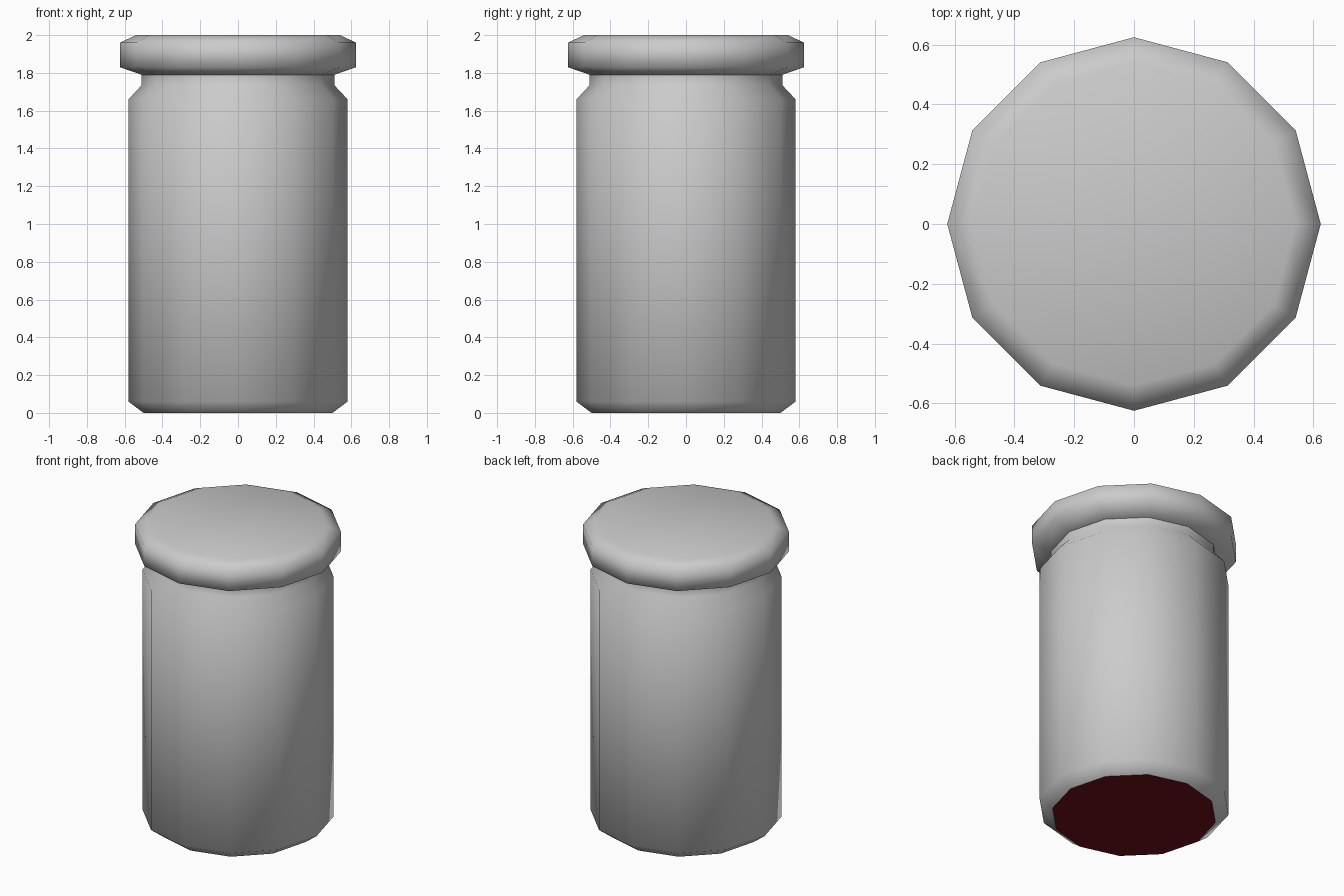
import bpy, bmesh, math

if "Cube" in bpy.data.objects:
    bpy.data.objects.remove(bpy.data.objects["Cube"])

SIDES = 12


def lathe(name, profile, cap_bottom=False, cap_top=False, smooth=True):
    """Turn an (radius, z) profile into a 12-sided solid of revolution."""
    bm = bmesh.new()
    rings = []
    for r, z in profile:
        rings.append([bm.verts.new((r * math.cos(2 * math.pi * i / SIDES),
                                    r * math.sin(2 * math.pi * i / SIDES), z))
                      for i in range(SIDES)])
    for low, high in zip(rings, rings[1:]):
        for i in range(SIDES):
            j = (i + 1) % SIDES
            bm.faces.new((low[i], low[j], high[j], high[i]))
    if cap_bottom:
        bm.faces.new(rings[0][::-1])
    if cap_top:
        bm.faces.new(rings[-1])
    for f in bm.faces:
        f.smooth = smooth
    mesh = bpy.data.meshes.new(name)
    bm.to_mesh(mesh)
    bm.free()
    obj = bpy.data.objects.new(name, mesh)
    bpy.context.collection.objects.link(obj)
    return obj


# Jar body with chamfered foot, shoulder and neck
lathe("jar_body", [(0.50, 0.0), (0.58, 0.06), (0.58, 1.66),
                   (0.51, 1.735), (0.51, 1.79)])

# Wide lid with chamfered rims
lathe("lid", [(0.51, 1.79), (0.625, 1.83), (0.625, 1.96), (0.54, 2.0)],
      cap_top=True)

# Dark red base disc
base = lathe("base", [(0.50, 0.0)], cap_bottom=True, smooth=False)
red = bpy.data.materials.new("dark_red")
red.diffuse_color = (0.15, 0.005, 0.01, 1.0)
red.use_nodes = True
red.node_tree.nodes["Principled BSDF"].inputs["Base Color"].default_value = red.diffuse_color
base.data.materials.append(red)
